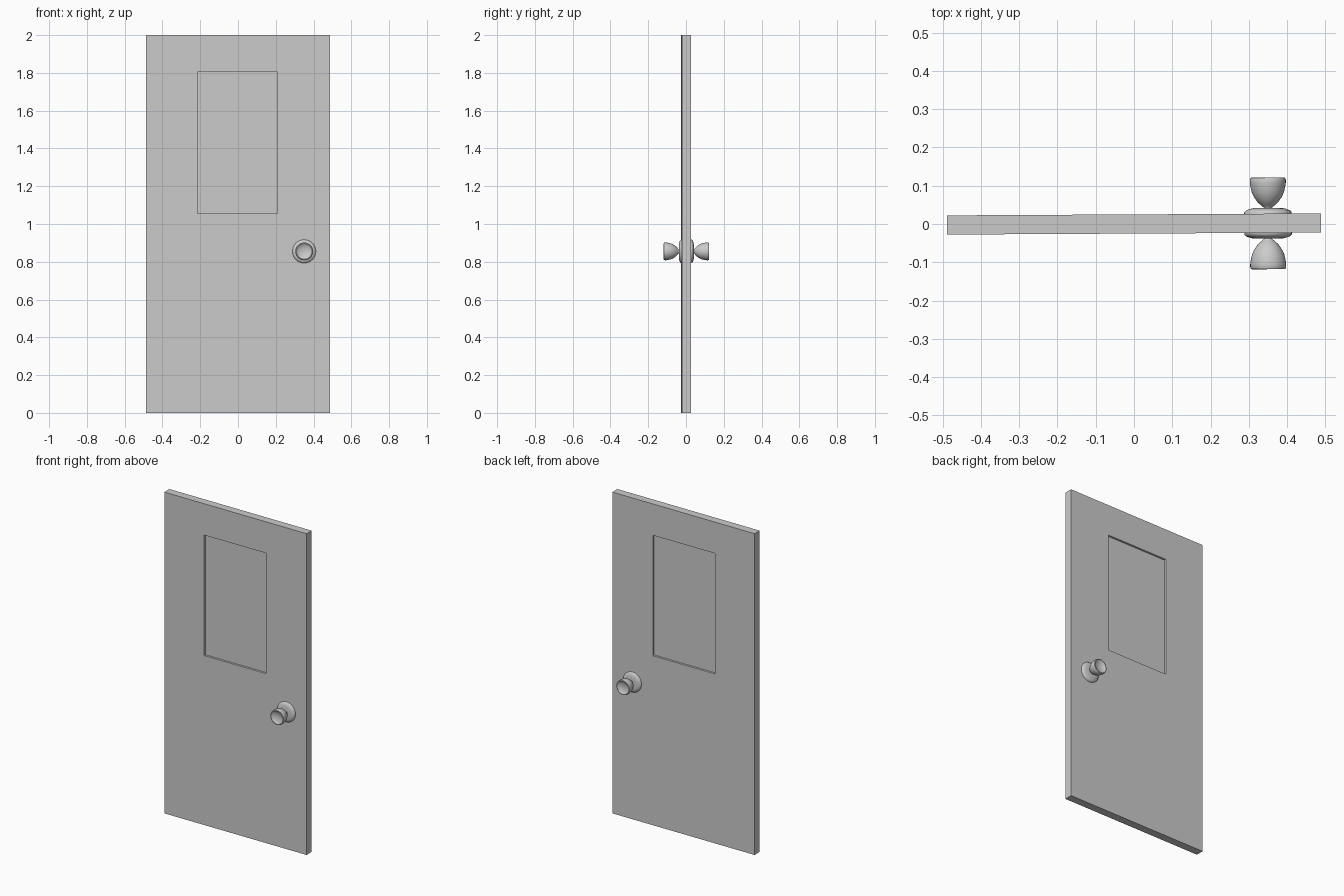
import bpy, bmesh, math
from mathutils import Matrix, Vector

cube = bpy.data.objects.get("Cube")
if cube:
    bpy.data.objects.remove(cube)

grey = bpy.data.materials.new("plain_grey")
grey.use_nodes = True
colour = (0.6, 0.6, 0.6, 1)
grey.diffuse_color = colour
grey.node_tree.nodes["Principled BSDF"].inputs["Base Color"].default_value = colour

TURN = Matrix.Rotation(math.radians(0.3), 4, "Z")  # door stands very slightly ajar


def add_object(name, bm):
    bmesh.ops.recalc_face_normals(bm, faces=bm.faces)
    bm.transform(TURN)
    mesh = bpy.data.meshes.new(name)
    bm.to_mesh(mesh)
    bm.free()
    mesh.materials.append(grey)
    obj = bpy.data.objects.new(name, mesh)
    bpy.context.collection.objects.link(obj)
    return obj


# Door slab with a recessed window panel on both sides
WIDTH, THICK, HEIGHT = 0.976, 0.05, 2.0
LEFT, RIGHT, BOTTOM, TOP = -0.215, 0.21, 1.055, 1.805
bm = bmesh.new()
bmesh.ops.create_cube(bm, size=1, matrix=Matrix.Translation((0, 0, HEIGHT / 2))
                      @ Matrix.Diagonal((WIDTH, THICK, HEIGHT, 1)))
for point, normal in (((LEFT, 0, 0), (1, 0, 0)), ((RIGHT, 0, 0), (1, 0, 0)),
                      ((0, 0, BOTTOM), (0, 0, 1)), ((0, 0, TOP), (0, 0, 1))):
    bmesh.ops.bisect_plane(bm, geom=bm.verts[:] + bm.edges[:] + bm.faces[:],
                           plane_co=point, plane_no=normal)
bm.normal_update()
panels = []
for face in bm.faces:
    c = face.calc_center_median()
    if abs(face.normal.y) > 0.9 and LEFT < c.x < RIGHT and BOTTOM < c.z < TOP:
        panels.append(face)
bmesh.ops.inset_individual(bm, faces=panels, thickness=0.0005, depth=-0.012)
add_object("door_slab", bm)


# Round hardware turned from (radius, distance from door centre) profiles
PLATE = [(0.062, 0.02), (0.062, 0.029), (0.057, 0.034), (0.046, 0.038),
         (0.036, 0.04), (0, 0.04)]
KNOB = [(0.009, 0.035), (0.011, 0.041), (0.018, 0.047), (0.027, 0.055),
        (0.036, 0.068), (0.042, 0.081), (0.045, 0.094), (0.047, 0.106),
        (0.047, 0.114), (0.045, 0.119), (0.041, 0.12), (0.037, 0.117),
        (0.026, 0.112), (0.013, 0.109), (0, 0.108)]


def turned(name, profile, side):
    bm = bmesh.new()
    verts = [bm.verts.new((r, side * d, 0)) for r, d in profile]
    edges = [bm.edges.new(pair) for pair in zip(verts, verts[1:])]
    bmesh.ops.spin(bm, geom=verts + edges, cent=(0, 0, 0), axis=(0, 1, 0),
                   angle=math.tau, steps=40)
    bmesh.ops.remove_doubles(bm, verts=bm.verts, dist=0.0001)
    # close the end hidden inside the door
    bmesh.ops.holes_fill(bm, edges=[e for e in bm.edges if e.is_boundary], sides=0)
    bm.transform(Matrix.Translation(Vector((0.35, 0, 0.855))))
    obj = add_object(name, bm)
    bpy.ops.object.select_all(action="DESELECT")
    obj.select_set(True)
    bpy.context.view_layer.objects.active = obj
    bpy.ops.object.shade_smooth_by_angle(angle=math.radians(50))


for label, side in (("front", -1), ("back", 1)):
    turned(label + "_backplate", PLATE, side)
    turned(label + "_knob", KNOB, side)
